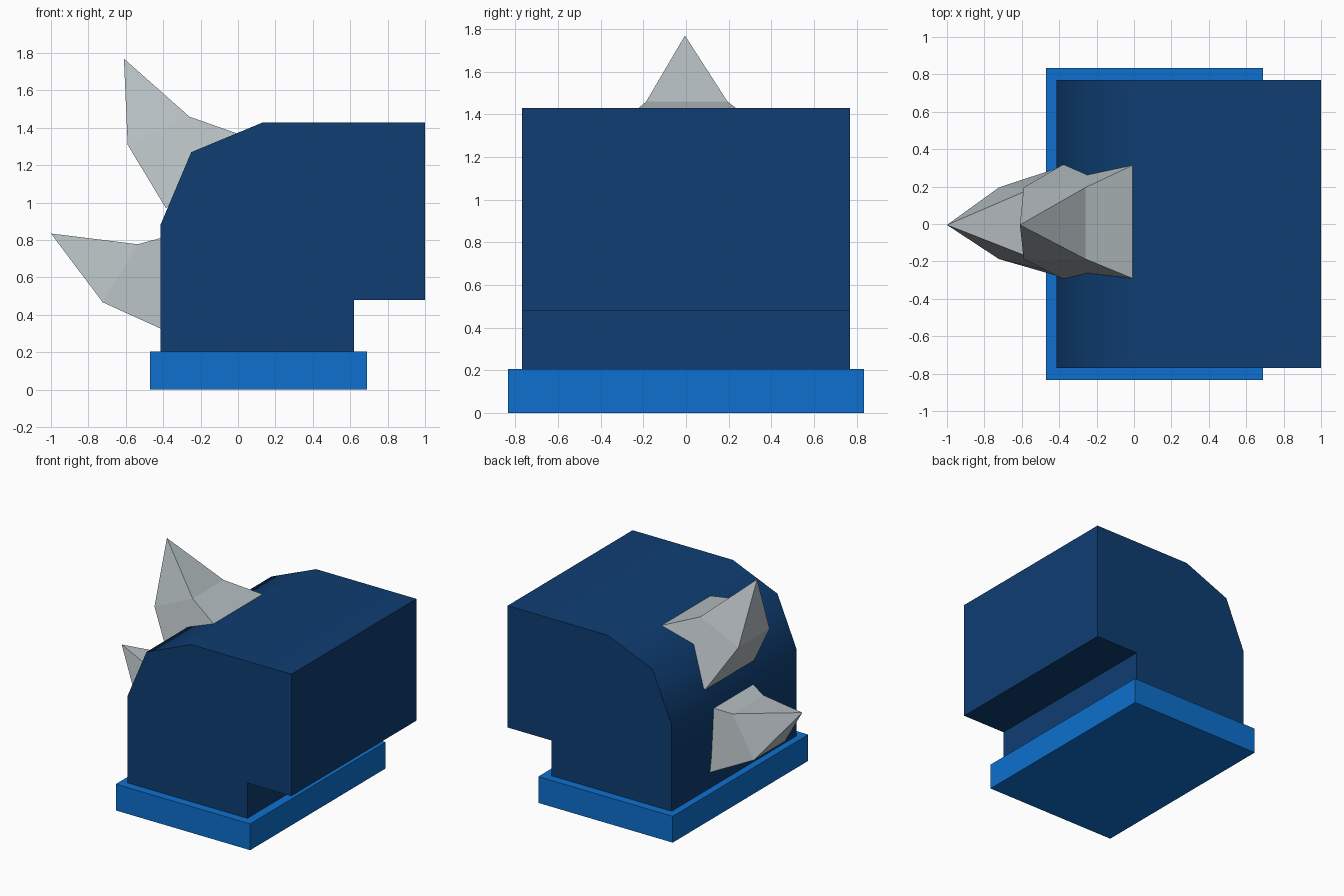
import bpy, bmesh, math

if "Cube" in bpy.data.objects:
    bpy.data.objects.remove(bpy.data.objects["Cube"])


def material(name, rgb):
    m = bpy.data.materials.new(name)
    m.diffuse_color = (*rgb, 1)
    m.use_nodes = True
    m.node_tree.nodes["Principled BSDF"].inputs["Base Color"].default_value = m.diffuse_color
    return m


NAVY = material("navy blue", (0.0045, 0.047, 0.168))
BLUE = material("bright blue", (0.004, 0.162, 0.62))
GREY = material("light grey", (0.46, 0.51, 0.53))


def make_object(name, bm, mat):
    bmesh.ops.recalc_face_normals(bm, faces=bm.faces[:])
    mesh = bpy.data.meshes.new(name)
    bm.to_mesh(mesh)
    bm.free()
    mesh.materials.append(mat)
    obj = bpy.data.objects.new(name, mesh)
    bpy.context.collection.objects.link(obj)
    return obj


def extrude_profile(name, profile, half_width, mat):
    """Extrude an x-z outline along y, both ways from the middle."""
    bm = bmesh.new()
    face = bm.faces.new([bm.verts.new((x, -half_width, z)) for x, z in profile])
    ext = bmesh.ops.extrude_face_region(bm, geom=[face])
    moved = [v for v in ext["geom"] if isinstance(v, bmesh.types.BMVert)]
    bmesh.ops.translate(bm, verts=moved, vec=(0, 2 * half_width, 0))
    return make_object(name, bm, mat)


# Base plinth
extrude_profile("base_plinth", [(-0.47, 0), (0.69, 0), (0.69, 0.205), (-0.47, 0.205)],
                0.835, BLUE)

# Overhanging block with a rounded back shoulder
body = extrude_profile("body_block", [
    (-0.415, 0.2), (0.62, 0.2), (0.62, 0.48), (1, 0.48),
    (1, 1.43), (0.135, 1.43), (-0.25, 1.27), (-0.415, 0.88)], 0.77, NAVY)
bpy.context.view_layer.objects.active = body
body.select_set(True)
bpy.ops.object.shade_smooth_by_angle(angle=math.radians(50))
body.select_set(False)


def spike(name, tip_x, tip_z, angle):
    """Four-sided two-stage spike; offsets are from the tip, turned about y."""
    c, s = math.cos(angle), math.sin(angle)
    bm = bmesh.new()

    def vert(dx, y, dz):
        return bm.verts.new((tip_x + dx * c - dz * s, y, tip_z + dx * s + dz * c))

    def ring(upper, lower, y_neg, y_pos):
        return [vert(upper[0], y_neg, upper[1]), vert(upper[0], y_pos, upper[1]),
                vert(lower[0], y_pos, lower[1]), vert(lower[0], y_neg, lower[1])]

    tip = vert(0, -0.005, 0)
    mid = ring((0.35, -0.31), (0.02, -0.46), -0.187, 0.195)
    root = ring((0.605, -0.40), (0.225, -0.80), -0.292, 0.315)
    for i in range(4):
        j = (i + 1) % 4
        bm.faces.new((tip, mid[i], mid[j]))
        bm.faces.new((mid[i], root[i], root[j], mid[j]))
    bm.faces.new(root)
    return make_object(name, bm, GREY)


# Two spikes on the back
spike("upper_spike", -0.61, 1.77, 0)
spike("lower_spike", -1.0, 0.835, math.radians(34.5))
